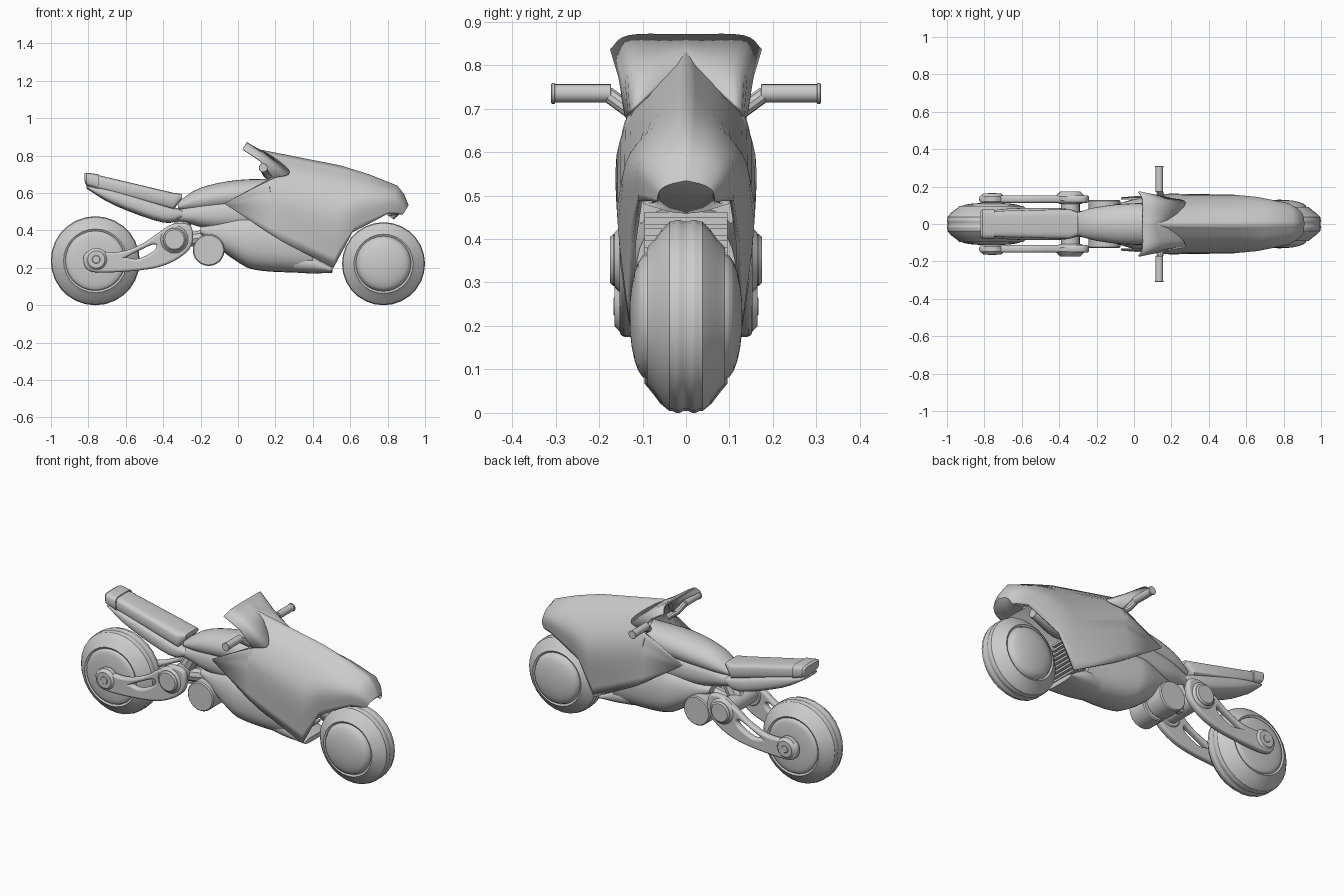
import bpy, bmesh, math
from mathutils import Vector

if "Cube" in bpy.data.objects:
    bpy.data.objects.remove(bpy.data.objects["Cube"])


def smooth(ob, angle=35):
    bpy.ops.object.select_all(action='DESELECT')
    ob.select_set(True)
    bpy.context.view_layer.objects.active = ob
    bpy.ops.object.shade_smooth_by_angle(angle=math.radians(angle))


def add_mesh(name, me, angle=35):
    ob = bpy.data.objects.new(name, me)
    bpy.context.collection.objects.link(ob)
    smooth(ob, angle)
    return ob


def finish(name, bm, angle=35):
    bmesh.ops.recalc_face_normals(bm, faces=bm.faces)
    me = bpy.data.meshes.new(name)
    bm.to_mesh(me)
    bm.free()
    return add_mesh(name, me, angle)


def catmull(pts, n):
    p = [Vector(q) for q in pts]
    p = [2 * p[0] - p[1]] + p + [2 * p[-1] - p[-2]]
    out = []
    for i in range(1, len(p) - 2):
        a, b, c, d = p[i - 1:i + 3]
        for k in range(n):
            t = k / n
            out.append(0.5 * (2 * b + (c - a) * t + (2 * a - 5 * b + 4 * c - d) * t * t
                              + (3 * b - a - 3 * c + d) * t ** 3))
    return out + [p[-2]]


def skin(bm, rows, closed=False):
    vr = [[bm.verts.new(p) for p in r] for r in rows]
    n = len(rows[0])
    for a, b in zip(vr, vr[1:]):
        for i in range(n if closed else n - 1):
            j = (i + 1) % n
            bm.faces.new((a[i], a[j], b[j], b[i]))
    return vr


def sheet(name, rows, thickness):
    """Half of a curved panel, mirrored in y and thickened."""
    bm = bmesh.new()
    skin(bm, [catmull(r, 5) for r in rows])
    ob = finish(name, bm, 45)
    ob.modifiers.new("mirror", 'MIRROR').use_axis = (False, True, False)
    s = ob.modifiers.new("thickness", 'SOLIDIFY')
    s.thickness, s.offset = thickness, 0


def loft(name, stations, power=2.0, sub=4, seg=28):
    """Superellipse sections (x, z centre, half width, half height)."""
    rows = []
    for x, zc, hy, hz in catmull(stations, sub):
        row = []
        for i in range(seg):
            a = 2 * math.pi * i / seg
            c, s = math.cos(a), math.sin(a)
            row.append((x, math.copysign(abs(c) ** (2 / power), c) * hy,
                        zc + math.copysign(abs(s) ** (2 / power), s) * hz))
        rows.append(row)
    bm = bmesh.new()
    vr = skin(bm, rows, True)
    bm.faces.new(vr[0])
    bm.faces.new(vr[-1])
    finish(name, bm)


def lathe(name, x, z, profile, seg=28):
    """(radius, y) profile spun about an axis along y."""
    rows = []
    for i in range(seg + 1):
        a = 2 * math.pi * i / seg
        rows.append([(x + r * math.cos(a), y, z + r * math.sin(a)) for r, y in profile])
    bm = bmesh.new()
    skin(bm, rows)
    bmesh.ops.remove_doubles(bm, verts=bm.verts, dist=1e-5)
    finish(name, bm)


def disc(name, x, z, r, y0, y1, e=.006, side=1):
    """Cylinder along y with chamfered ends."""
    prof = [(0, y0), (r - e, y0), (r, y0 + e), (r, y1 - e), (r - e, y1), (0, y1)]
    lathe(name, x, z, [(a, side * y) for a, y in prof], 24)


def curve_mesh(name, rings, cyclic, **settings):
    cu = bpy.data.curves.new(name, 'CURVE')
    for key, value in settings.items():
        setattr(cu, key, value)
    for ring in rings:
        sp = cu.splines.new('POLY')
        sp.points.add(len(ring) - 1)
        for q, p in zip(sp.points, ring):
            q.co = (*p, 1)
        sp.use_cyclic_u = cyclic
    tmp = bpy.data.objects.new(name + "_curve", cu)
    bpy.context.collection.objects.link(tmp)
    dg = bpy.context.evaluated_depsgraph_get()
    me = bpy.data.meshes.new_from_object(tmp.evaluated_get(dg))
    bpy.data.objects.remove(tmp)
    return add_mesh(name, me)


def tube(name, pts, r):
    curve_mesh(name, [pts], False, dimensions='3D', bevel_depth=r, bevel_resolution=3, use_fill_caps=True)


# wheels: grooved, tapering tyre plus domed hub covers
def wheel(name, x, z, wide, rim, dome):
    R = z
    tyre = [(R - .004 * (k % 4 in (0, 3)), .006 + k * .008) for k in range(5)]
    tyre += [(R - .022, wide * .62), (R - .045, wide * .8), (rim + .01, wide), (rim, wide - .006)]
    hub = [(rim + .002, wide - .012)]
    hub += [((rim - .004) * math.cos(t), wide + (dome - wide) * math.sin(t))
            for t in (k * math.pi / 12 for k in range(7))]
    for part, half in (("tyre", tyre), ("hub", hub)):
        lathe(name + "_" + part, x, z, [(r, -y) for r, y in half[::-1]] + half)


wheel("front_wheel", .778, .222, .09, .148, .13)
wheel("rear_wheel", -.763, .238, .096, .16, .113)


# front fairing: each rib runs from a top point to a lower edge, bulging to width w
def rib(xt, yt, zt, xb, yb, zb, w):
    def at(t, y):
        return (xt + (xb - xt) * t, y, zt + (zb - zt) * t)
    return [(xt, yt, zt), at(.18, yt + (w - yt) * .62), at(.48, w), (xb, yb, zb)]


sheet("fairing", [rib(*r) for r in (
    (-.07, .135, .545, -.06, .138, .535, .138),
    (.19, .136, .685, .16, .148, .39, .156),
    (.13, 0, .825, .24, .146, .34, .155),
    (.55, 0, .742, .51, .125, .2, .152),
    (.70, 0, .695, .61, .12, .39, .14),
    (.85, 0, .635, .80, .105, .49, .105),
    (.885, 0, .59, .855, .08, .488, .08),
    (.907, 0, .535, .88, .065, .49, .058),
    (.83, 0, .462, .80, .1, .486, .06))], .01)

# windscreen with a zigzag front edge
sheet("windscreen", [
    [(.045, 0, .868), (.045, .13, .866), (.025, .172, .835)],
    [(.11, 0, .832), (.14, .11, .80), (.12, .152, .77)],
    [(.17, 0, .808), (.275, .11, .71), (.19, .137, .68)]], .008)

# body
loft("tank", [(-.32, .53, .055, .025), (-.2, .563, .09, .065), (0, .59, .11, .08), (.26, .6, .095, .075)])
loft("frame", [(-.40, .462, .04, .015), (-.28, .485, .07, .045), (-.12, .488, .1, .085), (.2, .5, .125, .1)], 2.4)
loft("belly_pan", [(-.2, .40, .07, .02), (0, .36, .133, .13), (.12, .335, .138, .15), (.4, .31, .115, .138)], 2.5)
loft("belly_lip", [(.3, .235, .1, .06), (.4, .22, .11, .05), (.505, .188, .1, .014)], 2.5)
loft("steering_block", [(.36, .54, .05, .06), (.5, .54, .08, .08), (.68, .54, .03, .03)])

# radiator slats in the front opening
bm = bmesh.new()
for sx, x, z, h in [(.03, .42, .36, .2)] + [(.035, .455, .24 + i * .027, .012) for i in range(9)]:
    for v in bmesh.ops.create_cube(bm, size=1)['verts']:
        v.co = (x + v.co.x * sx, v.co.y * .19, z + v.co.z * h)
finish("radiator", bm)

# seat and tail
loft("seat", [(-.79, .662, .065, .035), (-.74, .655, .07, .039), (-.345, .555, .08, .046), (-.30, .583, .06, .012)], 4, 1)
loft("seat_end_cap", [(-.822, .684, .066, .018), (-.81, .675, .078, .034), (-.745, .658, .078, .042)], 4, 1)
loft("tail", [(-.81, .632, .065, .008), (-.66, .576, .083, .042), (-.4, .492, .085, .05), (-.29, .487, .065, .02)], 3)

# swingarm outline and slot
outer = [(-.43, .385), (-.34, .437), (-.25, .42), (-.26, .3), (-.42, .205), (-.7, .175),
         (-.81, .195), (-.81, .285), (-.64, .285), (-.52, .325)]
slot = [(-.6, .256), (-.455, .325), (-.445, .295), (-.53, .25)]
rings = [catmull([(x, z, 0) for x, z in pts + pts[:1]], 5)[:-1] for pts in (outer, slot)]
for side, s in (("left", 1), ("right", -1)):
    arm = curve_mesh("swingarm_" + side, rings, True, dimensions='2D', fill_mode='BOTH',
                     extrude=.006, bevel_depth=.014, bevel_resolution=3, offset=-.014)
    arm.rotation_euler.x = math.pi / 2
    arm.location.y = s * .133
    # bosses and silencers
    disc("pivot_boss_" + side, -.34, .352, .08, .108, .165, .018, s)
    disc("pivot_cap_" + side, -.34, .352, .06, .15, .175, .008, s)
    disc("axle_boss_" + side, -.758, .245, .062, .104, .164, .016, s)
    disc("axle_nut_" + side, -.758, .245, .022, .15, .167, .003, s)
    disc("silencer_" + side, -.157, .295, .085, .008, .128, .006, s)
    # handlebar
    tube("bar_" + side, [(.19, s * .10, .67), (.15, s * .135, .70), (.135, s * .18, .733)], .018)
    disc("grip_" + side, .135, .735, .021, .172, .304, .002, s)
    disc("grip_end_" + side, .135, .735, .024, .301, .31, .002, s)

# cross tube and linkage joining the swingarm to the frame
disc("pivot_tube", -.34, .355, .05, -.12, .12)
tube("rear_strut", [(-.34, 0, .36), (-.26, 0, .5)], .045)
tube("rear_link", [(-.32, 0, .34), (-.1, 0, .38)], .04)
